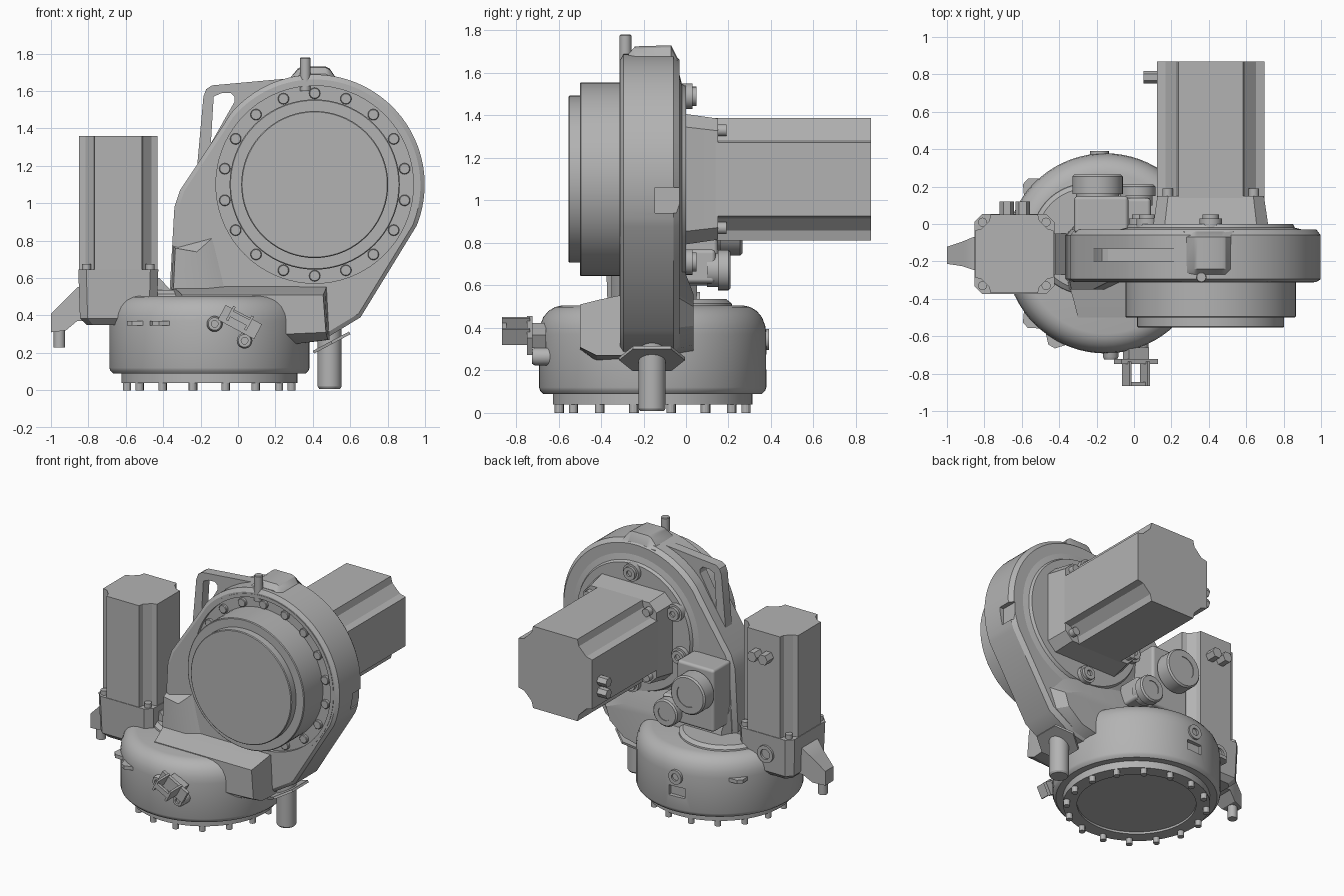
import bpy, bmesh
from math import sin, cos, radians, pi
from mathutils import Vector

if "Cube" in bpy.data.objects:
    bpy.data.objects.remove(bpy.data.objects["Cube"])

grey = bpy.data.materials.new("cast_grey")
grey.use_nodes = True
grey.diffuse_color = (0.45, 0.45, 0.45, 1)
grey.node_tree.nodes["Principled BSDF"].inputs["Base Color"].default_value = grey.diffuse_color
parts = []


def loft(name, sections, axis="y", loc=(0, 0, 0), rot=(0, 0, 0)):
    """Skin a stack of (depth, outline) sections along an axis and cap both ends."""
    place = {"x": lambda d, u, v: (d, u, v), "y": lambda d, u, v: (u, d, v),
             "z": lambda d, u, v: (u, v, d)}[axis]
    bm = bmesh.new()
    rings = [[bm.verts.new(place(d, u, v)) for u, v in pts] for d, pts in sections]
    n = len(rings[0])
    for a, b in zip(rings, rings[1:]):
        for i in range(n):
            j = (i + 1) % n
            bm.faces.new((a[i], a[j], b[j], b[i]))
    bm.faces.new(rings[0])
    bm.faces.new(rings[-1])
    bmesh.ops.recalc_face_normals(bm, faces=bm.faces)
    mesh = bpy.data.meshes.new(name)
    bm.to_mesh(mesh)
    bm.free()
    mesh.materials.append(grey)
    ob = bpy.data.objects.new(name, mesh)
    bpy.context.collection.objects.link(ob)
    ob.location, ob.rotation_euler = loc, rot
    parts.append(ob)
    return ob


def circle(u, v, r, n=24, a0=0, a1=360, closed=True):
    steps = n if closed else n - 1
    return [(u + r * cos(radians(a0 + (a1 - a0) * i / steps)),
             v + r * sin(radians(a0 + (a1 - a0) * i / steps))) for i in range(n)]


def turned(name, u, v, profile, axis="y", n=24):
    """Round part from (depth, radius) pairs."""
    return loft(name, [(d, circle(u, v, r, n)) for d, r in profile], axis)


def rect(u0, u1, v0, v1):
    return [(u0, v0), (u1, v0), (u1, v1), (u0, v1)]


def box(name, loc, size, rot=(0, 0, 0), bevel=0):
    x, y, z = (s / 2 for s in size)
    ob = loft(name, [(d, rect(-x, x, -y, y)) for d in (-z, z)], "z", loc, rot)
    if bevel:
        mod = ob.modifiers.new("Bevel", "BEVEL")
        mod.width, mod.segments, mod.harden_normals = bevel, 2, True
    return ob


def square(u, v, h, corner):
    """Square outline with each corner replaced by the given corner points."""
    pts = []
    for k in range(4):
        c, s = round(cos(k * pi / 2)), round(sin(k * pi / 2))
        pts += [(u + h * (a * c - b * s), v + h * (a * s + b * c)) for a, b in corner]
    return pts


def cut(target, cutter):
    parts.remove(cutter)
    cutter.hide_render = cutter.hide_viewport = True
    mod = target.modifiers.new("Cut", "BOOLEAN")
    mod.operation, mod.solver, mod.object = "DIFFERENCE", "EXACT", cutter


GROOVED = [(1, .6), (.84, .64), (.64, .84), (.6, 1)]
CHAMFERED = [(1, .8), (.8, 1)]
BX, BY = -.153, -.157      # base centre
CX, CZ = .41, 1.10         # turning head centre
MX, MY = -.64, -.16        # upright motor centre

# Round base with a slightly recessed underside
base = turned("base_housing", BX, BY, [
    (.055, .38), (.04, .38), (.04, .47), (.09, .47), (.09, .515), (.105, .53), (.12, .535),
    (.37, .535), (.41, .53), (.45, .515), (.48, .49), (.498, .46), (.505, .43)], "z", 72)
cut(base, box("base_slot_cutter", (-.19, .375, .24), (.12, .05, .07)))
turned("base_crown", -.25, -.08, [(.49, .3), (.515, .295), (.535, .27)], "z", 64)
for i, (u, v) in enumerate(circle(BX, BY, .448, 16, 11, 371)):
    turned(f"base_bolt_{i}", u, v, [(0, .021), (.09, .021)], "z", 12)
turned("base_rear_port", -.185, .345, [(.33, .05), (.39, .05), (.39, .025), (.37, .025)])

# Small eye lugs around the base
for i, a in enumerate((138, 222, 240)):
    d = Vector((cos(radians(a)), sin(radians(a))))
    t = Vector((-d.y, d.x))
    c = Vector((BX, BY))
    outline = [c + d * r + t * s for r, s in ((.5, -.09), (.575, -.02), (.575, .02), (.5, .09))]
    loft(f"base_lug_{i}", [(.345, outline), (.37, outline)], "z")

# Tilted arm casting with chamfered rims
arm = circle(CX, CZ, .588, 50, -22, 140, False) + [
    (-.09, 1.4), (-.31, 1.07), (-.34, .98), (-.365, .54), (-.3, .3),
    (.25, .24), (.49, .29), (.655, .39)]
inset = [(.35 + (u - .35) * .965, .95 + (v - .95) * .965) for u, v in arm]
casting = loft("arm_casting", [(-.31, inset), (-.295, arm), (-.06, arm), (-.03, inset)])
cut(casting, box("rim_notch_cutter", (1, -.07, 1), (.07, .15, .12)))
cut(casting, turned("head_seat_cutter", CX, CZ, [(-.4, .54), (-.268, .54)], n=72))

loft("arm_front_foot", [
    (-.28, [(-.33, .3), (.25, .24), (.49, .27), (.475, .56), (-.36, .56)]),
    (-.42, [(-.3, .3), (.25, .24), (.48, .27), (.465, .53), (-.32, .53)]),
    (-.5, [(-.28, .32), (.25, .3), (.47, .31), (.455, .51), (-.3, .51)])])
loft("arm_rear_flare", [
    (-.05, [(-.35, .3), (.25, .25), (.48, .3), (.64, .4), (.7, .55), (.5, .78), (-.34, .78)]),
    (.035, [(-.3, .3), (.25, .27), (.46, .32), (.57, .41), (.6, .5), (.45, .56), (-.3, .56)])])
loft("arm_side_web", [
    (-.35, [(-.345, .54), (-.16, .54), (-.22, .74), (-.335, .76)]),
    (-.3, [(-.355, .54), (-.05, .54), (-.12, .83), (-.345, .77)])])

# Crest and locating pin on top of the arm
loft("arm_crest", [(d, [(.24, 1.62), (.27, 1.66), (.32, top - .01), (.34, top), (.47, top),
                        (.49, top - .01), (.53, 1.66), (.56, 1.62)])
                   for d, top in ((-.27, 1.69), (-.24, 1.725), (-.07, 1.73), (-.04, 1.67))])
turned("locating_pin", .36, -.285, [(1.6, .028), (1.775, .028), (1.78, .024)], "z", 20)

# Open lifting loop
loop_bars = {
    "loop_upright": [(-.22, 1.18), (-.185, 1.57), (-.17, 1.61), (-.14, 1.63), (-.09, 1.588),
                     (-.13, 1.57), (-.145, 1.32), (-.14, 1.2)],
    "loop_top": [(-.14, 1.63), (.3, 1.67), (.3, 1.6), (-.02, 1.57), (-.04, 1.59), (-.09, 1.588)],
    "loop_brace": [(-.145, 1.32), (-.02, 1.54), (-.02, 1.57), (.25, 1.62), (.1, 1.4), (-.14, 1.2)]}
for name, pts in loop_bars.items():
    loft(name, [(-.2, pts), (-.13, pts)])

# Turning head: grooved seat ring, drum and face plate
turned("head_ring", CX, CZ, [(-.29, .553), (-.313, .553), (-.313, .528), (-.28, .528),
                             (-.28, .44)], n=72)
turned("head_drum", CX, CZ, [(-.26, .455), (-.495, .455), (-.5, .45), (-.5, .393),
                             (-.548, .393), (-.553, .388)], n=72)
for i, (u, v) in enumerate(circle(CX, CZ, .488, 18, 10, 370)):
    turned(f"head_bolt_{i}", u, v, [(-.27, .03), (-.306, .03), (-.31, .026)], n=16)

# Rear disc and bosses
turned("rear_disc", CX, CZ, [(-.05, .5), (-.03, .49), (-.02, .45), (0, .44)], n=72)
for i, a in enumerate((90, 150, 195, 270)):
    u, v = CX + .39 * cos(radians(a)), CZ + .39 * sin(radians(a))
    turned(f"rear_boss_{i}", u, v, [(-.04, .06), (.03, .06), (.03, .045), (.05, .045),
                                    (.05, .02), (.035, .02)])

# Horizontal motor
loft("motor_mount", [(-.01, square(CX, CZ, .308, CHAMFERED)), (.08, square(CX, CZ, .295, CHAMFERED)),
                     (.15, square(CX, CZ, .285, CHAMFERED))])
motor = square(CX, CZ, .288, GROOVED)
loft("motor_body", [(.14, motor), (.87, motor)])
for sx in (-1, 1):
    for sz in (-1, 1):
        turned("motor_bolt", CX + sx * .23, CZ + sz * .23, [(.14, .028), (.19, .028)], n=16)
for z in (1.02, 1.1):
    turned("motor_plug", .785, z, [(.15, .034), (.052, .034)], "x", 6)

# Upright motor on its gearbox
loft("gearbox", [(.35, square(MX, MY, .17, CHAMFERED)), (.385, square(MX, MY, .205, CHAMFERED)),
                 (.645, square(MX, MY, .214, CHAMFERED))], "z")
loft("gearbox_bridge", [(d, [(-.5, .4), (-.355, .4), (-.355, .53), (-.42, .6), (-.5, .6)])
                        for d in (-.27, -.05)])
upright = square(MX, MY, .21, GROOVED)
loft("upright_motor", [(.64, upright), (1.36, upright)], "z")
for sx in (-1, 1):
    for sy in (-1, 1):
        turned("upright_bolt", MX + sx * .17, MY + sy * .17, [(.63, .024), (.675, .024)], "z", 16)
for x in (-.68, -.595):
    turned("upright_plug", x, 1.2, [(.03, .038), (.12, .038)], n=6)
turned("gearbox_port", -.66, .51, [(.03, .06), (.065, .06), (.065, .035), (.05, .035)])

# Tapering side arm with its pin
loft("side_arm", [(-.8, rect(-.245, -.07, .37, .57)), (-.86, rect(-.245, -.07, .37, .55)),
                  (-.92, rect(-.225, -.095, .32, .49)), (-1, rect(-.213, -.122, .31, .41))], "x")
turned("side_arm_pin", -.955, MY, [(.32, .031), (.23, .031)], "z", 20)

# Drive units behind the arm
box("drive_block", (-.175, .05, .82), (.29, .2, .44), bevel=.02)
box("drive_step", (-.02, .05, .69), (.22, .18, .16), bevel=.02)
turned("drive_large", -.195, .875, [(.1, .115), (.16, .115), (.16, .135), (.255, .135),
                                    (.265, .125), (.265, .08), (.26, .08)], n=40)
turned("drive_small", .02, .672, [(.1, .08), (.15, .08), (.15, .095), (.2, .095),
                                  (.21, .085), (.21, .05), (.205, .05)], n=32)

# Lower plunger and slanted flange under the arm
turned("plunger", .49, MY, [(.35, .064), (.02, .064), (.008, .056)], "z", 32)
hexagon = [(-.11, -.09), (0, -.155), (.11, -.09), (.11, .09), (0, .155), (-.11, .09)]
loft("plunger_flange", [(-.008, hexagon), (.008, hexagon)], "z", (.5, MY, .255),
     (0, radians(-28), 0))

# Front connector on the base
tilt = (0, radians(28), 0)
box("connector_plate", (.01, -.735, .365), (.22, .025, .09), tilt)
box("connector_block", (.01, -.7, .365), (.12, .08, .07), tilt)
for s in (-1, 1):
    d = .055 * s
    box("connector_cheek", (.01 + d * cos(tilt[1]), -.8, .385 - d * sin(tilt[1])),
        (.014, .13, .085), tilt)
box("connector_tip", (.01, -.855, .385), (.11, .02, .035), tilt)
for x, z in ((-.125, .355), (.035, .265)):
    turned("connector_port", x, z, [(-.62, .042), (-.71, .042), (-.725, .034), (-.725, .018),
                                    (-.71, .018)], n=20)

# Smooth round walls, keep hard edges
bpy.ops.object.select_all(action="DESELECT")
for ob in parts:
    ob.select_set(True)
bpy.context.view_layer.objects.active = parts[0]
bpy.ops.object.shade_smooth_by_angle(angle=radians(28))
